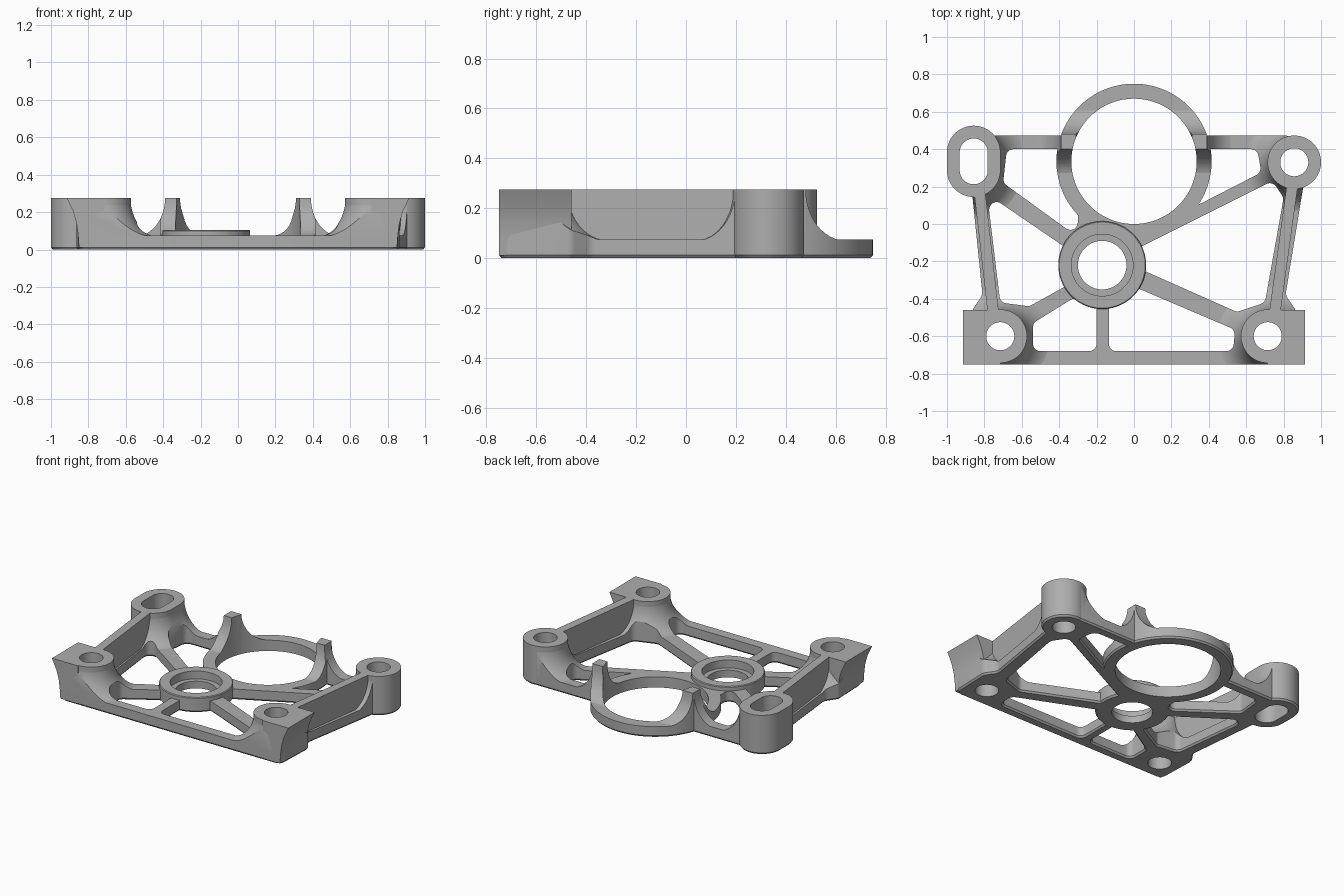
import bpy, bmesh, math
from mathutils import Vector

cube = bpy.data.objects.get("Cube")
if cube:
    bpy.data.objects.remove(cube, do_unlink=True)

TOP, PLATE = 0.275, 0.075
grey = bpy.data.materials.new("machined grey")
grey.use_nodes = True
grey.diffuse_color = (0.42, 0.42, 0.42, 1)
grey.node_tree.nodes["Principled BSDF"].inputs["Base Color"].default_value = grey.diffuse_color


def solid(name, *stacks):
    """Closed solids, each lofted through a stack of rings."""
    bm = bmesh.new()
    for rings in stacks:
        loops = [[bm.verts.new(p) for p in ring] for ring in rings]
        n = len(loops[0])
        for lo, hi in zip(loops, loops[1:]):
            for i in range(n):
                j = (i + 1) % n
                bm.faces.new((lo[i], lo[j], hi[j], hi[i]))
        bm.faces.new(loops[0][::-1])
        bm.faces.new(loops[-1])
    bmesh.ops.recalc_face_normals(bm, faces=bm.faces[:])
    mesh = bpy.data.meshes.new(name)
    bm.to_mesh(mesh)
    bm.free()
    mesh.materials.append(grey)
    obj = bpy.data.objects.new(name, mesh)
    bpy.context.collection.objects.link(obj)
    return obj


def turned(centre, profile, stretch=0, n=64):
    """Rings from (radius, z) pairs; stretch pulls the circle into a slot shape."""
    rings = []
    for r, z in profile:
        ring = []
        for i in range(n):
            a = (i + 0.5) * math.tau / n
            y = r * math.sin(a)
            ring.append((centre[0] + r * math.cos(a), centre[1] + y + math.copysign(stretch, y), z))
        rings.append(ring)
    return rings


def rounded(corners, levels, radius, steps=6):
    """Rounded counter-clockwise polygon at (offset, z) levels."""
    rings = [[] for _ in levels]
    pts = [Vector(c) for c in corners]
    for i, p in enumerate(pts):
        a, b = pts[i - 1] - p, pts[(i + 1) % len(pts)] - p
        u, v = a.normalized(), b.normalized()
        half = u.angle(v) / 2
        t = min(radius / math.tan(half), 0.45 * a.length, 0.45 * b.length)
        r = t * math.tan(half)
        c = p + (u + v).normalized() * r / math.sin(half)
        s, e = p + u * t - c, p + v * t - c
        start = math.atan2(s.y, s.x)
        turn = (math.atan2(e.y, e.x) - start + math.pi) % math.tau - math.pi
        side = 1 if turn > 0 else -1
        for k in range(steps + 1):
            ang = start + turn * k / steps
            for ring, (off, z) in zip(rings, levels):
                q = r + side * off
                ring.append((c.x + q * math.cos(ang), c.y + q * math.sin(ang), z))
    return rings


def combine(obj, tool, operation):
    mod = obj.modifiers.new("cut", "BOOLEAN")
    mod.operation, mod.object, mod.solver = operation, tool, "EXACT"
    bpy.context.view_layer.objects.active = obj
    bpy.ops.object.modifier_apply(modifier=mod.name)


# Main dimensions
RING, HUB = (0, 0.335), (-0.17, -0.22)
SLOT, EAR = (-0.857, 0.335), (0.857, 0.33)
FEET = [(-0.715, -0.6), (0.715, -0.6)]
BOSS, BORE = 0.143, 0.075

outline = [(-0.855, -0.75), (0.855, -0.75), (0.865, -0.46), (0.81, -0.38), (0.905, 0.2),
           (0.86, 0.472), (-0.86, 0.472), (-0.865, 0.16), (-0.81, -0.38), (-0.865, -0.46)]
windows = [
    [(-0.36, -0.33), (-0.36, -0.13), (-0.785, 0.16), (-0.715, -0.42), (-0.56, -0.44)],
    [(-0.7, 0.22), (-0.3, -0.07), (-0.3, 0.4), (-0.68, 0.4)],
    [(0.3, 0.08), (0.68, 0.275), (0.66, 0.4), (0.3, 0.4)],
    [(0.02, -0.235), (0.55, -0.47), (0.7, -0.42), (0.8, 0.14), (0.74, 0.23), (0.02, -0.13)],
    [(-0.135, -0.68), (0.53, -0.68), (0.54, -0.565), (0, -0.335), (-0.135, -0.4)],
    [(-0.54, -0.68), (-0.2, -0.68), (-0.2, -0.4), (-0.33, -0.4), (-0.54, -0.53)],
]

# Cutters: windows between the struts, and all the bores
window_cutter = solid("window_cutter", *[
    rounded(w, [(0.01, -0.1), (0.01, 0), (0, 0.012), (0, 0.5)], 0.04) for w in windows])
through = [(BORE, -0.1), (BORE, 0.5)]
bore_cutter = solid(
    "bore_cutter",
    turned(RING, [(0.335, -0.1), (0.335, 0.5)], n=96),
    turned(HUB, [(0.13, -0.1), (0.13, 0.05), (0.165, 0.05), (0.165, 0.5)]),
    turned(SLOT, through, 0.0475),
    *[turned(c, through) for c in [EAR] + FEET])


def web(name, height):
    """The strut layout extruded to a height."""
    obj = solid(name, rounded(outline, [(-0.01, 0), (0, 0.012), (0, height)], 0.05))
    combine(obj, window_cutter, "DIFFERENCE")
    hoop = solid("hoop_tool", turned(RING, [(0.405, 0), (0.415, 0.012), (0.415, height)], n=96))
    combine(obj, hoop, "UNION")
    bpy.data.objects.remove(hoop, do_unlink=True)
    return obj


plate = web("strut_plate", PLATE)
footprint = web("footprint_cutter", 0.4)
parts = [plate]

# Raised central hub
parts.append(solid("hub", turned(HUB, [(0.225, 0), (0.235, 0.012), (0.235, 0.1), (0.23, 0.105)])))


def column(name, centre, stretch=0):
    profile = [(BOSS - 0.01, 0), (BOSS, 0.012), (BOSS, TOP)]
    parts.append(solid(name, turned(centre, profile, stretch)))


def flare(name, centre, r, reach, stretch=0, n=64):
    """Concave fillet running from a column down onto the struts."""
    k = math.sqrt(2) if n == 4 else 1
    profile = [(k * (r + reach), 0.03)]
    for i in range(12, -1, -1):
        a = i / 12 * math.pi / 2
        profile.append((k * (r + reach * (1 - math.cos(a))), TOP - 0.205 * math.sin(a)))
    obj = solid(name, turned(centre, profile, stretch, n))
    combine(obj, footprint, "INTERSECT")
    parts.append(obj)


# Mounting columns with their fillets
column("slotted_boss", SLOT, 0.0475)
flare("slotted_boss_fillet", SLOT, BOSS - 0.003, 0.15, 0.0475)
column("rear_boss", EAR)
flare("rear_boss_fillet", EAR, BOSS - 0.003, 0.15)
for side, c in zip(("right", "left"), FEET):
    s = math.copysign(1, c[0])
    column(side + "_front_boss", c)
    flare(side + "_front_boss_fillet", c, BOSS - 0.003, 0.16)
    # Corner block that flares outward towards its top
    profile = [(0.715, 0.01), (0.85, 0.01), (0.855, 0.08), (0.863, 0.14),
               (0.88, 0.2), (0.915, TOP), (0.715, TOP)]
    parts.append(solid(side + "_corner_block",
                       [[(s * x, y, z) for x, z in profile] for y in (-0.75, -0.46)]))
    # Upright prong on the ring
    flare(side + "_prong", (s * 0.35, 0.44), 0.04, 0.16, n=4)

# Full-height side walls
for name, rear, front in (("left_wall", (0.847, 0.21), (0.752, -0.48)),
                          ("right_wall", (-0.826, 0.18), (-0.752, -0.48))):
    ring = [(front[0] - 0.03, front[1]), (front[0] + 0.03, front[1]),
            (rear[0] + 0.03, rear[1]), (rear[0] - 0.03, rear[1])]
    parts.append(solid(name, [[(x, y, z) for x, y in ring] for z in (0.03, TOP)]))

# Bore every part, then shade
for obj in parts:
    combine(obj, bore_cutter, "DIFFERENCE")
for tool in (window_cutter, bore_cutter, footprint):
    bpy.data.objects.remove(tool, do_unlink=True)
bpy.ops.object.select_all(action="DESELECT")
for obj in parts:
    obj.select_set(True)
bpy.context.view_layer.objects.active = plate
bpy.ops.object.shade_smooth_by_angle(angle=math.radians(30))
